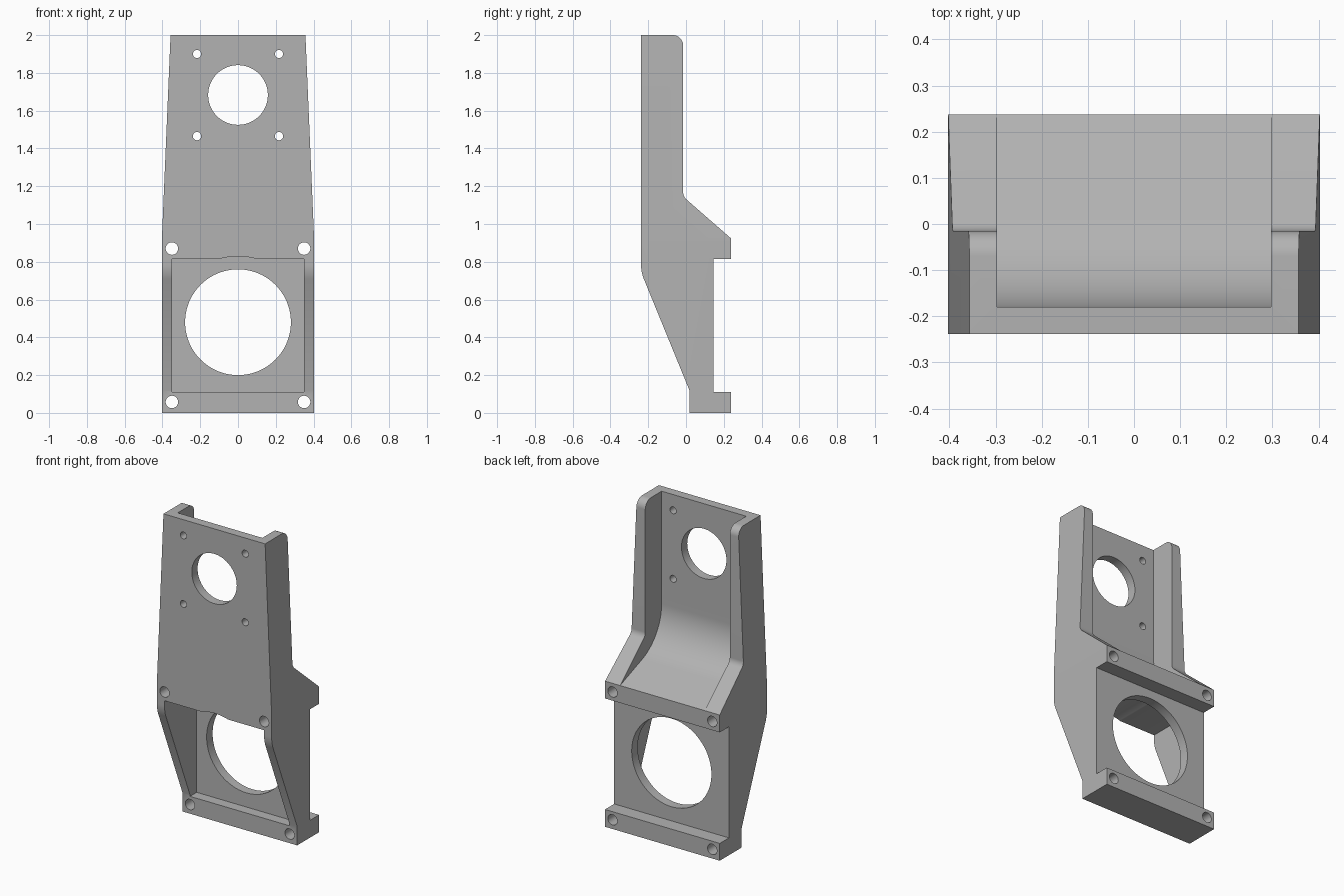
import bpy, bmesh, math
from mathutils import Vector

old = bpy.data.objects.get("Cube")
if old:
    bpy.data.objects.remove(old, do_unlink=True)

grey = bpy.data.materials.new("plain grey")
grey.use_nodes = True
colour = (0.45, 0.45, 0.45, 1)
grey.diffuse_color = colour
grey.node_tree.nodes["Principled BSDF"].inputs["Base Color"].default_value = colour


def rounded(points, steps=12):
    """Turn (y, z, radius) corners into an outline with tangent arcs."""
    out = []
    for i, (y, z, r) in enumerate(points):
        p = Vector((y, z))
        if not r:
            out.append(p)
            continue
        a = (Vector(points[i - 1][:2]) - p).normalized()
        b = (Vector(points[(i + 1) % len(points)][:2]) - p).normalized()
        half = a.angle(b) / 2
        centre = p + (a + b).normalized() * r / math.sin(half)
        start = p + a * r / math.tan(half) - centre
        end = p + b * r / math.tan(half) - centre
        sweep = start.angle(end)
        for k in range(steps + 1):
            t = k / steps
            out.append(centre + (start * math.sin((1 - t) * sweep)
                                 + end * math.sin(t * sweep)) / math.sin(sweep))
    return out


def prism(name, outline, half_width):
    """Extrude a side outline across x."""
    bm = bmesh.new()
    face = bm.faces.new([bm.verts.new((-half_width, y, z)) for y, z in outline])
    ext = bmesh.ops.extrude_face_region(bm, geom=[face])["geom"]
    bmesh.ops.translate(bm, vec=(2 * half_width, 0, 0),
                        verts=[g for g in ext if isinstance(g, bmesh.types.BMVert)])
    bmesh.ops.recalc_face_normals(bm, faces=bm.faces)
    mesh = bpy.data.meshes.new(name)
    bm.to_mesh(mesh)
    bm.free()
    ob = bpy.data.objects.new(name, mesh)
    bpy.context.collection.objects.link(ob)
    mesh.materials.append(grey)
    return ob


def cylinder(name, x, z, r, y0=-0.5, y1=0.5, sides=64):
    bpy.ops.mesh.primitive_cylinder_add(
        vertices=sides, radius=r, depth=y1 - y0,
        location=(x, (y0 + y1) / 2, z), rotation=(math.pi / 2, 0, 0))
    ob = bpy.context.object
    ob.name = name
    ob.data.materials.append(grey)
    return ob


# Bracket body from its side outline
FRONT, BACK, SHOULDER = -0.238, 0.237, 0.92
bracket = prism("bracket", rounded([
    (0.018, 0, 0), (BACK, 0, 0), (BACK, 0.11, 0), (0.145, 0.11, 0),
    (0.145, 0.815, 0), (BACK, 0.815, 0), (BACK, 0.925, 0),
    (-0.015, 1.145, 0.05), (-0.015, 2, 0.055), (FRONT, 2, 0),
    (FRONT, 0.745, 0.2), (0.018, 0.12, 0)]), 0.403)

# Taper the sides above the shoulder
bm = bmesh.new()
bm.from_mesh(bracket.data)
bmesh.ops.bisect_plane(bm, geom=bm.verts[:] + bm.edges[:] + bm.faces[:],
                       plane_co=(0, 0, SHOULDER), plane_no=(0, 0, 1))
for v in bm.verts:
    if v.co.z > SHOULDER:
        v.co.x *= 1 - 0.114 * (v.co.z - SHOULDER) / (2 - SHOULDER)
bm.to_mesh(bracket.data)
bm.free()

# Rear channel with a curved floor, and the front pocket
cutters = [
    prism("channel_cutter", rounded([
        (-0.18, 2.2, 0), (-0.18, 1.08, 0.3), (BACK, 0.925, 0),
        (0.4, 0.864, 0), (0.4, 2.2, 0)], 24), 0.297),
    prism("pocket_cutter", [(-0.5, 0.11), (0.085, 0.11),
                            (0.085, 0.815), (-0.5, 0.815)], 0.35),
    cylinder("pocket_clearance_cutter", 0, 0.48, 0.349, -0.5, 0.085, 96),
    cylinder("large_bore_cutter", 0, 0.48, 0.28, sides=96),
    cylinder("small_bore_cutter", 0, 1.683, 0.158),
]

# Bolt holes
for x in (-1, 1):
    for z in (0.058, 0.87):
        cutters.append(cylinder("corner_hole_cutter", x * 0.35, z, 0.033, sides=32))
    for z in (1.465, 1.9):
        cutters.append(cylinder("mount_hole_cutter", x * 0.217, z, 0.022, sides=24))

bpy.context.view_layer.objects.active = bracket
for cutter in cutters:
    mod = bracket.modifiers.new("cut", "BOOLEAN")
    mod.operation = "DIFFERENCE"
    mod.solver = "EXACT"
    mod.object = cutter
    bpy.ops.object.modifier_apply(modifier=mod.name)
for cutter in cutters:
    bpy.data.objects.remove(cutter, do_unlink=True)

bpy.ops.object.select_all(action="DESELECT")
bracket.select_set(True)
bpy.ops.object.shade_smooth_by_angle(angle=math.radians(25))
